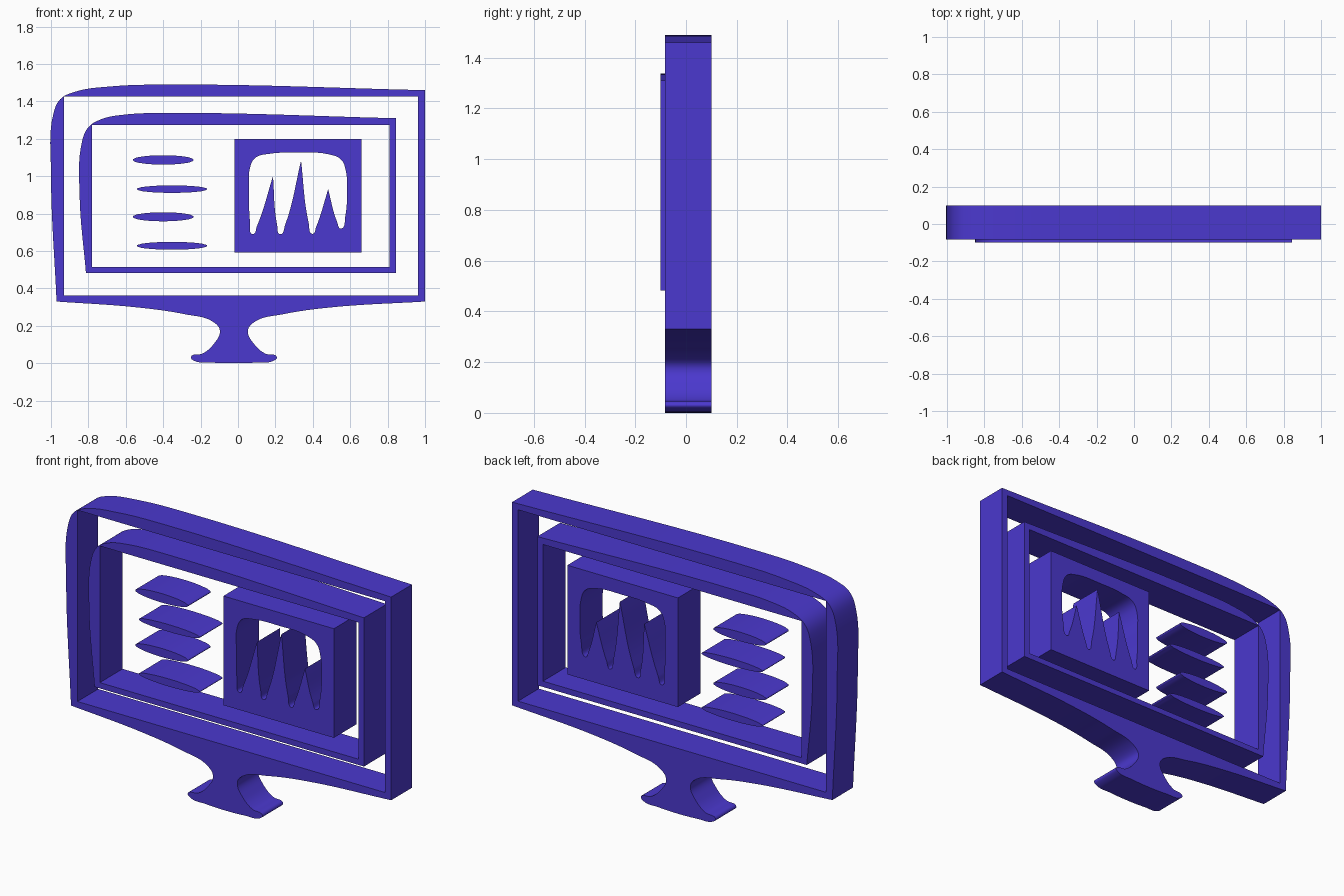
import bpy, bmesh, math
from mathutils import Vector
from mathutils.geometry import interpolate_bezier

if "Cube" in bpy.data.objects:
    bpy.data.objects.remove(bpy.data.objects["Cube"])

mat = bpy.data.materials.new("violet")
mat.diffuse_color = (0.07, 0.04, 0.62, 1)
mat.use_nodes = True
mat.node_tree.nodes["Principled BSDF"].inputs["Base Color"].default_value = mat.diffuse_color
S = True  # marks a smooth profile point; unmarked points are sharp corners


def smooth_loop(points, steps=8):
    """Closed outline through the points, rounded at the smooth ones."""
    co = [Vector((p[0], p[1], 0)) for p in points]
    n = len(co)

    def handle(i, j):
        seg = co[j] - co[i]
        if len(points[i]) < 3:
            return co[i] + seg / 3
        prev, nxt = co[i - 1], co[(i + 1) % n]
        tan = ((nxt - co[i]).normalized() + (co[i] - prev).normalized()).normalized()
        side = 1 if j == (i + 1) % n else -1
        return co[i] + tan * side * seg.length * 0.36

    out = []
    for i in range(n):
        j = (i + 1) % n
        if len(points[i]) < 3 and len(points[j]) < 3:
            out.append(co[i])
        else:
            out += interpolate_bezier(co[i], handle(i, j), handle(j, i), co[j], steps + 1)[:-1]
    return out


def rect(x0, x1, z0, z1):
    return [(x0, z0), (x0, z1), (x1, z1), (x1, z0)]


def plate(name, loops, y0, y1):
    """Extrude an outline (with optional holes) from y0 to y1."""
    cu = bpy.data.curves.new(name, 'CURVE')
    cu.dimensions = '2D'
    cu.fill_mode = 'BOTH'
    cu.extrude = (y1 - y0) / 2
    for loop in loops:
        pts = smooth_loop(loop)
        sp = cu.splines.new('POLY')
        sp.points.add(len(pts) - 1)
        for p, v in zip(sp.points, pts):
            p.co = (v.x, v.y, 0, 1)
        sp.use_cyclic_u = True
    ob = bpy.data.objects.new(name, cu)
    bpy.context.collection.objects.link(ob)
    ob.rotation_euler.x = math.pi / 2
    ob.location.y = (y0 + y1) / 2
    bpy.ops.object.select_all(action='DESELECT')
    ob.select_set(True)
    bpy.context.view_layer.objects.active = ob
    bpy.ops.object.convert(target='MESH')
    ob = bpy.context.object
    ob.name = name
    bm = bmesh.new()
    bm.from_mesh(ob.data)
    bmesh.ops.remove_doubles(bm, verts=bm.verts, dist=0.0002)
    bmesh.ops.recalc_face_normals(bm, faces=bm.faces)
    bm.to_mesh(ob.data)
    bm.free()
    ob.data.materials.clear()
    ob.data.materials.append(mat)
    bpy.ops.object.shade_smooth_by_angle(angle=math.radians(30))
    return ob


# Monitor casing with its pedestal: right half of stand is mirrored to the left
stand = [(0.49, 0.298, S), (0.24, 0.262, S), (0.09, 0.222, S), (0.053, 0.175, S),
         (0.09, 0.098, S), (0.145, 0.052, S), (0.208, 0.033, S), (0.19, 0.013, S),
         (0.10, 0.004, S)]
mirrored = [(-0.044 - x, z, S) for x, z, _ in reversed(stand)]
casing = [(-0.97, 0.33), (-1.0, 1.02, S), (-0.988, 1.33, S), (-0.95, 1.412, S),
          (-0.87, 1.452, S), (-0.68, 1.48, S), (-0.39, 1.49, S), (1.0, 1.46),
          (1.0, 0.33)] + stand + [(-0.022, 0.0, S)] + mirrored
plate("monitor_casing", [casing, rect(-0.93, 0.963, 0.363, 1.427)], -0.082, 0.10)

# Inner screen border
border = [(-0.813, 0.483), (-0.847, 0.90, S), (-0.835, 1.18, S), (-0.80, 1.262, S),
          (-0.73, 1.305, S), (-0.60, 1.33, S), (-0.39, 1.338, S), (0.845, 1.31),
          (0.845, 0.483)]
plate("screen_border", [border, rect(-0.78, 0.81, 0.515, 1.275)], -0.10, 0.10)

# Chart panel with a rounded cut-out and three jagged peaks
cutout = [(0.06, 0.93, S), (0.063, 1.04, S), (0.092, 1.098, S), (0.17, 1.12, S),
          (0.32, 1.126, S), (0.48, 1.118, S), (0.552, 1.088, S), (0.578, 1.02, S),
          (0.583, 0.93, S), (0.574, 0.79, S), (0.55, 0.72, S), (0.53, 0.755, S),
          (0.482, 0.93), (0.418, 0.73, S), (0.398, 0.692, S), (0.378, 0.75, S),
          (0.337, 1.083), (0.252, 0.74, S), (0.226, 0.69, S), (0.209, 0.74, S),
          (0.187, 1.0), (0.102, 0.735, S), (0.078, 0.69, S), (0.065, 0.75, S)]
plate("chart_panel", [rect(-0.02, 0.66, 0.593, 1.20), cutout], -0.10, 0.10)

# Four lens-shaped text lines
lines = [(-0.40, 1.087, 0.162, 0.025), (-0.353, 0.931, 0.187, 0.020),
         (-0.40, 0.783, 0.162, 0.024), (-0.353, 0.628, 0.187, 0.021)]
for k, (cx, cz, a, b) in enumerate(lines, 1):
    oval = [(cx + a * math.cos(t * math.tau / 16), cz + b * math.sin(t * math.tau / 16), S)
            for t in range(16)]
    plate(f"text_line_{k}", [oval], -0.10, 0.10)
